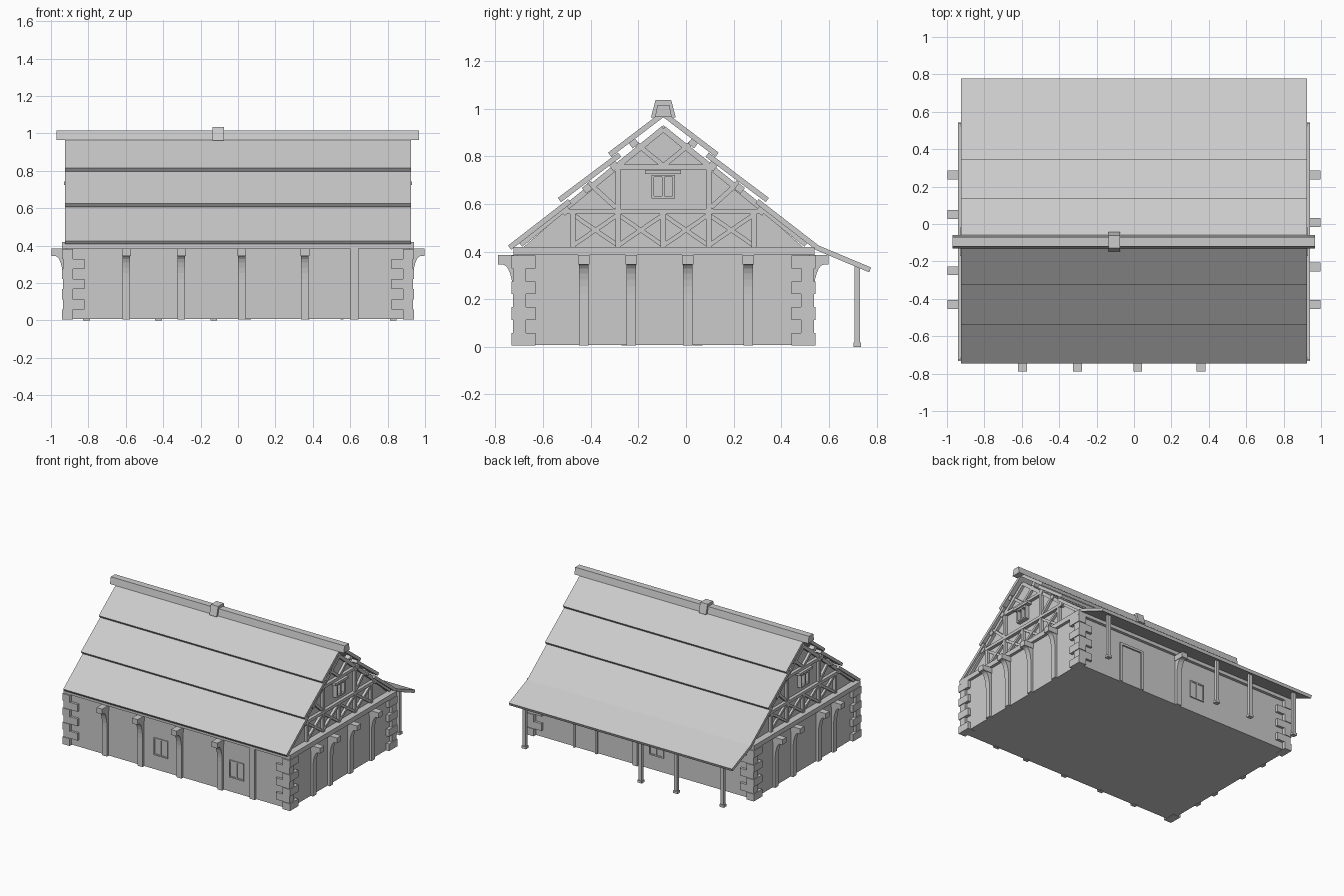
import bpy, bmesh, math
from mathutils import Vector

if "Cube" in bpy.data.objects:
    bpy.data.objects.remove(bpy.data.objects["Cube"])

RIDGE_Y = -0.095
WX, WF, WB = 0.918, -0.708, 0.518      # wall faces: sides, front, back


def front(u, z, d): return (u, WF - d, z)
def back(u, z, d): return (u, WB + d, z)
def right(u, z, d): return (WX + d, u, z)
def left(u, z, d): return (-WX - d, u, z)
def plain(y, z, x): return (x, y, z)


def prism(name, pts, t0, t1, place):
    """Extrude a closed 2D outline between depths t0 and t1."""
    bm = bmesh.new()
    a = [bm.verts.new(place(p, q, t0)) for p, q in pts]
    b = [bm.verts.new(place(p, q, t1)) for p, q in pts]
    bm.faces.new(a)
    bm.faces.new(b)
    n = len(pts)
    for i in range(n):
        j = (i + 1) % n
        bm.faces.new((a[i], a[j], b[j], b[i]))
    bmesh.ops.recalc_face_normals(bm, faces=bm.faces[:])
    me = bpy.data.meshes.new(name)
    bm.to_mesh(me)
    bm.free()
    ob = bpy.data.objects.new(name, me)
    bpy.context.collection.objects.link(ob)
    return ob


def box(name, u0, u1, z0, z1, d0, d1, place):
    return prism(name, [(u0, z0), (u1, z0), (u1, z1), (u0, z1)], d0, d1, place)


def beam(name, p, q, w, d0, d1, place):
    p, q = Vector(p), Vector(q)
    e = (q - p).normalized()
    n = Vector((-e.y, e.x)) * w / 2
    return prism(name, [p - n, q - n, q + n, p + n], d0, d1, place)


def window(name, u0, u1, z0, z1, place, d=0.008):
    f = 0.010
    m = (u0 + u1) / 2
    box(name + "_panes", u0 + f, u1 - f, z0 + f, z1 - f, -0.01, 0.002, place)
    for a, b in ((u0, u0 + f), (m - f / 2, m + f / 2), (u1 - f, u1)):
        box(name + "_stile", a, b, z0 + f, z1 - f, -0.01, d, place)
    box(name + "_bottom_rail", u0, u1, z0, z0 + f, -0.01, d, place)
    box(name + "_top_rail", u0, u1, z1 - f, z1, -0.01, d, place)


def buttress(u, place):
    w = 0.02
    box("buttress_post", u - w, u + w, 0.005, 0.345, -0.01, 0.018, place)
    # curved brace, drawn as a side profile (depth, z)
    arc = [(0.018 + 0.042 * (1 - math.cos(t)), 0.22 + 0.125 * math.sin(t))
           for t in [i * math.pi / 12 for i in range(7)]]
    prof = [(0.0, 0.22)] + arc + [(0.0, 0.345)]
    prism("buttress_brace", prof, u - w, u + w, lambda d, z, t: place(t, z, d))
    box("buttress_head", u - w - 0.004, u + w + 0.004, 0.345, 0.385, -0.01, 0.08, place)


# Walls and wall plate
box("walls", WF, WB, 0.007, 0.39, -WX, WX, plain)
box("wall_plate", -0.725, 0.54, 0.385, 0.42, -0.94, 0.94, plain)

# Corner stones alternating between long in x and long in y
H = 0.378 / 7
for sx in (-1, 1):
    for yc, sy in ((-0.732, 1), (0.543, -1)):
        for i in range(7):
            lx, ly = (0.06, 0.1) if i % 2 == 0 else (0.12, 0.06)
            o = 0.006 if i % 2 else 0.0
            x0, x1 = sorted((sx * (0.942 - o), sx * (0.942 - lx)))
            y0, y1 = sorted((yc + sy * o, yc + sy * ly))
            box("corner_stone", y0, y1, 0.005 + i * H, 0.005 + (i + 1) * H, x0, x1, plain)

# Buttresses around the house
for place, us in ((front, (-0.597, -0.303, 0.02, 0.357)), (back, (0.05,)),
                  (right, (-0.43, -0.23, 0.007, 0.262)), (left, (-0.43, -0.25, 0.05, 0.262))):
    for u in us:
        buttress(u, place)
box("front_flat_post", 0.6, 0.645, 0.005, 0.385, -0.01, 0.015, front)

# Windows and door
window("front_window", -0.2, -0.083, 0.115, 0.245, front)
window("front_window", 0.427, 0.547, 0.115, 0.245, front)
window("back_window", -0.18, -0.06, 0.115, 0.245, back)
box("door_panel", 0.38, 0.55, 0.007, 0.29, -0.01, 0.004, back)
for a, b in ((0.365, 0.382), (0.548, 0.565)):
    box("door_jamb", a, b, 0.005, 0.29, -0.01, 0.015, back)
box("door_lintel", 0.365, 0.565, 0.29, 0.307, -0.01, 0.015, back)

# Gable infill
prism("gable_wall", [(-0.68, 0.42), (0.49, 0.42), (RIDGE_Y, 0.93)], -0.89, 0.89, plain)

# Gable timbers, same on both ends (depth is relative to the wall face)
D0, D1 = -0.04, -0.006
for place in (right, left):
    ys = (-0.475, -0.285, RIDGE_Y, 0.095, 0.285)
    for y in ys:
        beam("gable_stud", (y, 0.42), (y, 0.56), 0.022, D0, D1, place)
    for a, b in zip(ys, ys[1:]):
        beam("cross_brace", (a, 0.425), (b, 0.555), 0.018, D0, D1 - 0.004, place)
        beam("cross_brace", (a, 0.555), (b, 0.425), 0.018, D0, D1 - 0.007, place)
    box("gable_rail", -0.54, 0.35, 0.557, 0.579, D0, D1 + 0.002, place)
    box("gable_upper_rail", -0.29, 0.10, 0.745, 0.766, D0, D1 + 0.002, place)
    for s in (-1, 1):
        Y = lambda y: RIDGE_Y + s * y
        beam("gable_post", (Y(0.19), 0.57), (Y(0.19), 0.77), 0.022, D0, D1, place)
        beam("gable_diagonal", (Y(0.2), 0.585), (Y(0.315), 0.69), 0.02, D0, D1 - 0.004, place)
        beam("gable_diagonal", (Y(0.0), 0.76), (Y(0.135), 0.87), 0.02, D0, D1 - 0.004, place)
        # rafter with purlin ends beneath the roof
        beam("gable_rafter", (Y(0.6), 0.43), (Y(0.0), 0.915), 0.025, D0, D1 - 0.002, place)
        for y, z in ((0.41, 0.572), (0.32, 0.665), (0.205, 0.758), (0.125, 0.855)):
            beam("purlin_end", (Y(y + 0.013), z - 0.01), (Y(y - 0.013), z + 0.01),
                 0.03, D0, D1 + 0.006, place)
    shifted = lambda u, z, d, f=place: f(u, z, d - 0.026)
    window("gable_window", -0.145, -0.047, 0.622, 0.722, shifted, 0.03)
    box("gable_window_lintel", -0.172, -0.02, 0.725, 0.742, D0, 0.012, place)


def roof_layer(name, line, th=0.022):
    """Sheet of even thickness hanging below a (y, z) line."""
    pts = [Vector(p) for p in line]
    low = []
    for i in range(len(pts)):
        e = (pts[min(i + 1, len(pts) - 1)] - pts[max(i - 1, 0)]).normalized()
        n = Vector((-e.y, e.x))
        low.append(pts[i] + n * (-th if n.y > 0 else th))
    prism(name, pts + low[::-1], -0.925, 0.925, plain)


# Roof in three overlapping layers per side; the rear one runs out over the porch
F = lambda y, z, s: (RIDGE_Y + s * y, z)
for s, side in ((-1, "front"), (1, "back")):
    low = [F(0.652, 0.425, s), F(0.40, 0.62, s)]
    if s > 0:
        low.insert(0, (0.777, 0.333))
    roof_layer(side + "_roof_lower", low)
    roof_layer(side + "_roof_middle", [F(0.443, 0.625, s), F(0.19, 0.815, s)])
    roof_layer(side + "_roof_upper", [F(0.232, 0.815, s), F(0.008, 0.985, s)])

# Ridge beam and collar
prism("ridge_beam", [(-0.13, 0.965), (-0.12, 1.015), (-0.07, 1.015), (-0.06, 0.965)],
      -0.97, 0.967, plain)
prism("ridge_collar", [(-0.147, 0.963), (-0.128, 1.035), (-0.062, 1.035), (-0.043, 0.963)],
      -0.135, -0.075, plain)

# Porch posts with feet
for x in (-0.81, -0.425, -0.13, 0.83):
    box("porch_post", 0.708, 0.73, 0.0, 0.34, x - 0.012, x + 0.012, plain)
    box("porch_post_foot", 0.703, 0.735, 0.0, 0.018, x - 0.018, x + 0.018, plain)
